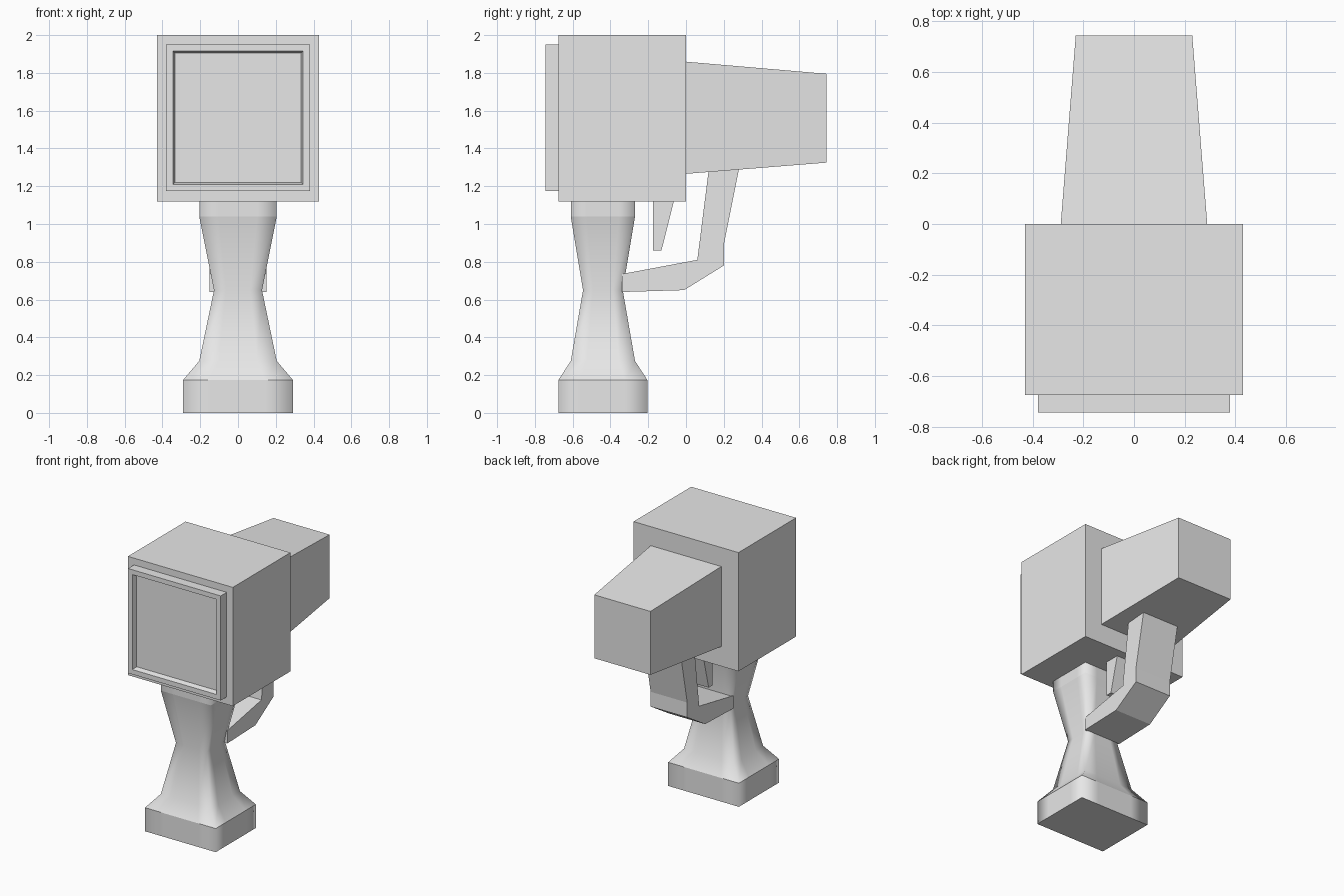
import bpy, bmesh

cube = bpy.data.objects.get("Cube")
if cube:
    bpy.data.objects.remove(cube, do_unlink=True)

grey = bpy.data.materials.new("light_grey")
grey.use_nodes = True
grey.diffuse_color = (0.8, 0.8, 0.8, 1)
grey.node_tree.nodes["Principled BSDF"].inputs["Base Color"].default_value = (0.8, 0.8, 0.8, 1)


def finish(name, bm):
    bmesh.ops.recalc_face_normals(bm, faces=bm.faces)
    mesh = bpy.data.meshes.new(name)
    bm.to_mesh(mesh)
    bm.free()
    mesh.materials.append(grey)
    obj = bpy.data.objects.new(name, mesh)
    bpy.context.collection.objects.link(obj)
    return obj


def loft(rings):
    """Skin a list of closed point rings and cap both ends."""
    bm = bmesh.new()
    loops = [[bm.verts.new(p) for p in ring] for ring in rings]
    n = len(loops[0])
    for a, b in zip(loops, loops[1:]):
        for i in range(n):
            j = (i + 1) % n
            bm.faces.new((a[i], a[j], b[j], b[i]))
    bm.faces.new(loops[0])
    bm.faces.new(loops[-1])
    bmesh.ops.recalc_face_normals(bm, faces=bm.faces)
    return bm, loops


def section(y, half_x, z0, z1):
    """Upright rectangle at depth y."""
    return [(-half_x, y, z0), (half_x, y, z0), (half_x, y, z1), (-half_x, y, z1)]


def side_profile(name, points, half_width):
    """Extrude a (y, z) outline symmetrically across x."""
    bm, _ = loft([[(x, y, z) for y, z in points] for x in (-half_width, half_width)])
    return finish(name, bm)


# Main housing and tapered rear housing
finish("main_housing", loft([section(-0.675, 0.43, 1.12, 2.0),
                             section(0, 0.43, 1.12, 2.0)])[0])
finish("rear_housing", loft([section(-0.01, 0.29, 1.265, 1.86),
                             section(0.745, 0.23, 1.325, 1.795)])[0])

# Front frame with a shallow, sloped recess
bm, _ = loft([section(-0.745, 0.38, 1.175, 1.95), section(-0.67, 0.38, 1.175, 1.95)])
front = min(bm.faces, key=lambda f: f.calc_center_median().y)
bmesh.ops.inset_region(bm, faces=[front], thickness=0.05)
bmesh.ops.inset_region(bm, faces=[front], thickness=0.015, depth=-0.035)
finish("front_frame", bm)

# Waisted rectangular handle with a flared foot: (z, half x, half y)
levels = [(0, 0.29, 0.235), (0.175, 0.29, 0.235), (0.275, 0.205, 0.17),
          (0.65, 0.127, 0.105), (1.04, 0.205, 0.17), (1.13, 0.205, 0.17)]
corners = [(-1, -1), (1, -1), (1, 1), (-1, 1)]
outline = []
for (ax, ay), (bx, by) in zip(corners, corners[1:] + corners[:1]):
    for t in (0, 0.25, 0.75):
        outline.append((ax + (bx - ax) * t, ay + (by - ay) * t))
bm, loops = loft([[(u * hx, -0.44 + v * hy, z) for u, v in outline]
                  for z, hx, hy in levels])
for face in bm.faces:
    face.smooth = True
for ring in (loops[0], loops[1], loops[4], loops[5]):
    for edge in bm.edges:
        if edge.verts[0] in ring and edge.verts[1] in ring:
            edge.smooth = False
finish("handle", bm)

# Trigger and the bent guard that joins handle to rear housing
side_profile("trigger", [(-0.175, 1.13), (-0.175, 0.86), (-0.13, 0.86), (-0.062, 1.13)], 0.095)
side_profile("trigger_guard", [(0.29, 1.34), (0.2, 0.89), (0.2, 0.78), (-0.01, 0.65),
                               (-0.34, 0.64), (-0.34, 0.735), (0.06, 0.81), (0.127, 1.34)], 0.15)
